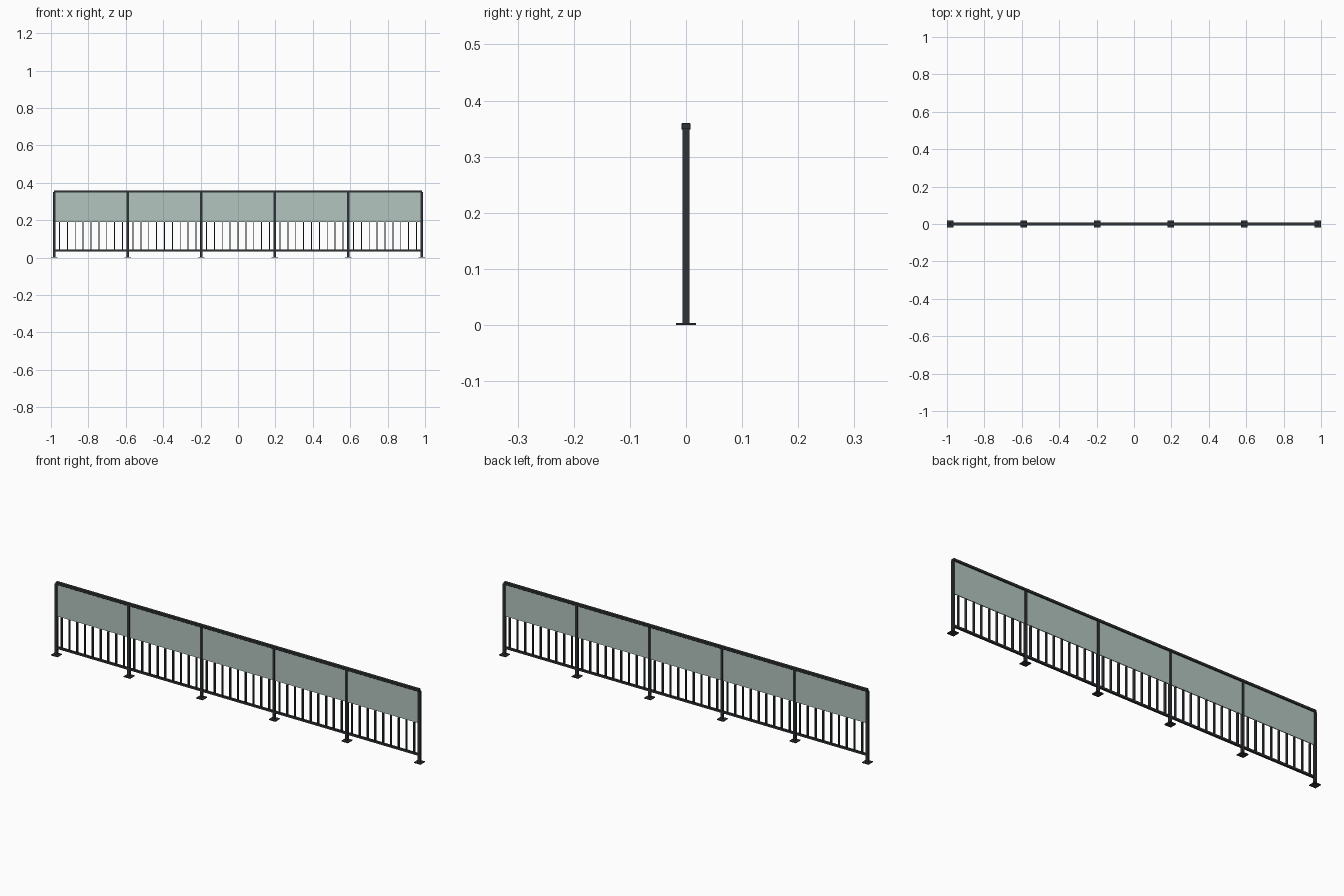
import bpy, bmesh
from mathutils import Matrix, Vector

if "Cube" in bpy.data.objects:
    bpy.data.objects.remove(bpy.data.objects["Cube"])

POST_X = [-0.9825 + 0.393 * i for i in range(6)]
PITCH = 0.0421


def material(name, color):
    m = bpy.data.materials.new(name)
    m.diffuse_color = color
    m.use_nodes = True
    m.node_tree.nodes["Principled BSDF"].inputs["Base Color"].default_value = m.diffuse_color
    return m


steel = material("dark_steel", (0.03, 0.033, 0.037, 1))
glass = material("tinted_glass", (0.45, 0.56, 0.52, 0.55))


def box(name, x, size_x, size_y, z0, z1, mat, bevel=0):
    bm = bmesh.new()
    bmesh.ops.create_cube(bm, size=1)
    bmesh.ops.scale(bm, vec=Vector((size_x, size_y, z1 - z0)), verts=bm.verts)
    bmesh.ops.translate(bm, vec=Vector((x, 0, (z0 + z1) / 2)), verts=bm.verts)
    if bevel:
        bmesh.ops.bevel(bm, geom=bm.edges[:], offset=bevel, segments=1, affect='EDGES')
    mesh = bpy.data.meshes.new(name)
    bm.to_mesh(mesh)
    bm.free()
    mesh.materials.append(mat)
    obj = bpy.data.objects.new(name, mesh)
    bpy.context.collection.objects.link(obj)
    return obj


# Handrail with slightly eased edges
box("handrail", 0, 1.968, 0.016, 0.348, 0.36, steel, 0.001)

# Posts on square base plates
for i, x in enumerate(POST_X):
    box(f"post_{i + 1}", x, 0.012, 0.012, 0.002, 0.35, steel)
    box(f"base_plate_{i + 1}", x, 0.035, 0.035, 0, 0.004, steel)

# Each bay: bottom rail, flat-bar balusters and glass panel above
for i in range(5):
    mid = (POST_X[i] + POST_X[i + 1]) / 2
    box(f"bottom_rail_{i + 1}", mid, 0.381, 0.011, 0.034, 0.043, steel)
    box(f"glass_panel_{i + 1}", mid, 0.381, 0.004, 0.192, 0.348, glass)
    for k in range(9):
        box(f"baluster_{i + 1}_{k + 1}", mid + (k - 4) * PITCH,
            0.005, 0.011, 0.043, 0.192, steel)
